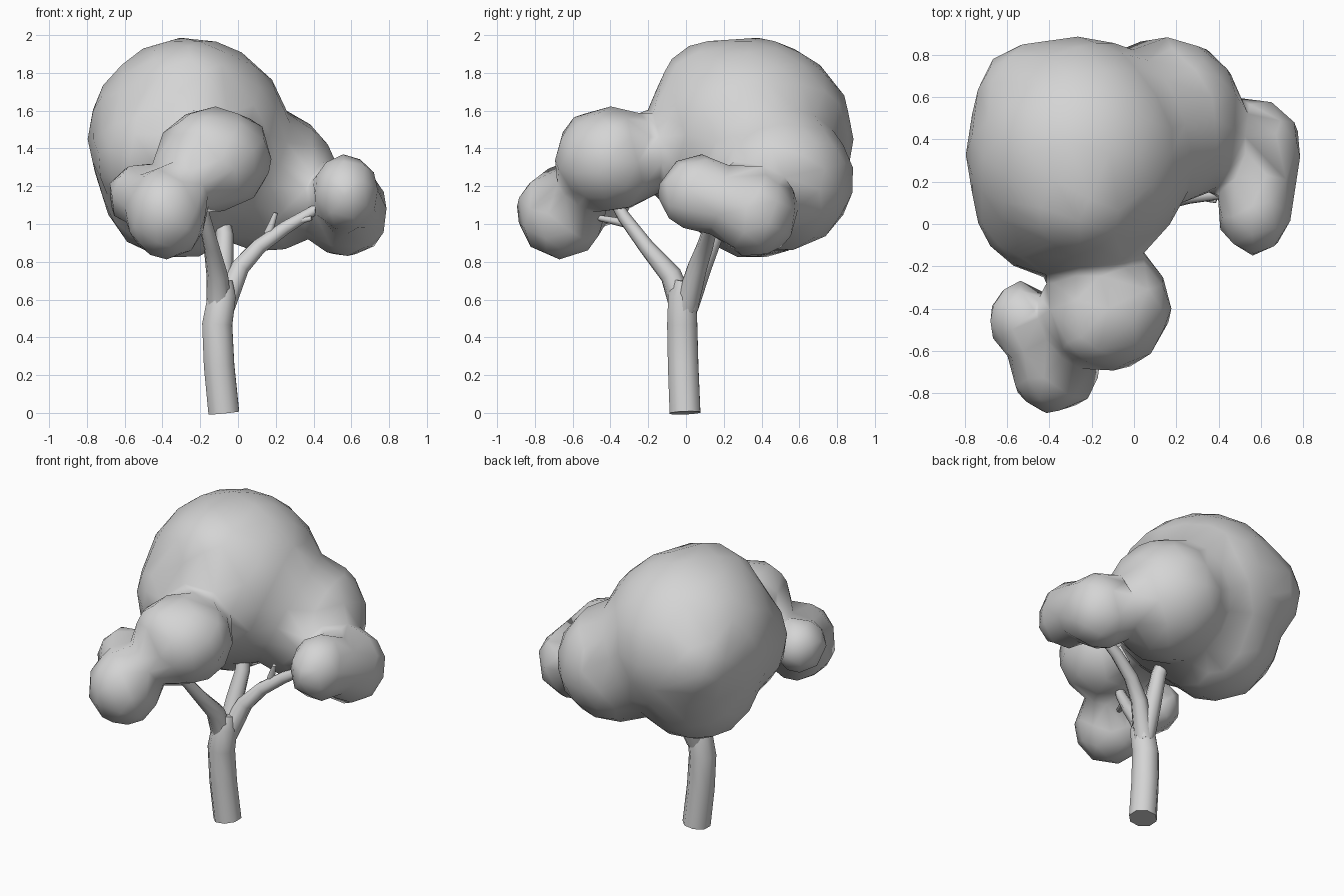
import bpy
import bmesh
from mathutils import Matrix, Vector

cube = bpy.data.objects.get("Cube")
if cube:
    bpy.data.objects.remove(cube, do_unlink=True)

# One plain grey for the whole tree
GREY = (0.66, 0.66, 0.66, 1.0)
mat = bpy.data.materials.new("plain grey")
mat.use_nodes = True
mat.diffuse_color = GREY
bsdf = next(n for n in mat.node_tree.nodes if n.type == 'BSDF_PRINCIPLED')
bsdf.inputs["Base Color"].default_value = GREY


def foliage(name, blobs):
    """Fuse overlapping (centre, radii) ellipsoids into one low-poly mass."""
    bm = bmesh.new()
    for centre, radii in blobs:
        m = Matrix.Translation(centre) @ Matrix.Diagonal(Vector(radii).to_4d())
        bmesh.ops.create_icosphere(bm, subdivisions=3, radius=1.0, matrix=m)
    mesh = bpy.data.meshes.new(name)
    bm.to_mesh(mesh)
    bm.free()
    mesh.materials.append(mat)
    obj = bpy.data.objects.new(name, mesh)
    bpy.context.collection.objects.link(obj)
    remesh = obj.modifiers.new("fuse", 'REMESH')
    remesh.mode = 'VOXEL'
    remesh.voxel_size = 0.035
    remesh.use_smooth_shade = True
    smooth = obj.modifiers.new("soften", 'SMOOTH')
    smooth.factor = 0.5
    smooth.iterations = 7
    decimate = obj.modifiers.new("facet", 'DECIMATE')
    decimate.ratio = 0.04
    return obj


def limb(name, points):
    """Tapered tube through (x, y, z, radius) points."""
    curve = bpy.data.curves.new(name, 'CURVE')
    curve.dimensions = '3D'
    curve.bevel_depth = 1.0
    curve.bevel_resolution = 2
    curve.use_fill_caps = True
    spline = curve.splines.new('POLY')
    spline.points.add(len(points) - 1)
    for p, (x, y, z, r) in zip(spline.points, points):
        p.co = (x, y, z, 1)
        p.radius = r
    curve.materials.append(mat)
    obj = bpy.data.objects.new(name, curve)
    bpy.context.collection.objects.link(obj)
    bpy.ops.object.select_all(action='DESELECT')
    obj.select_set(True)
    bpy.context.view_layer.objects.active = obj
    bpy.ops.object.convert(target='MESH')
    bpy.ops.object.shade_smooth_by_angle(angle=1.0)


foliage("foliage", [
    # Main mass with its upper front, right, lower and back bulges
    ((-0.26, 0.33, 1.45), (0.54, 0.56, 0.54)),
    ((-0.26, 0.19, 1.68), (0.36, 0.35, 0.30)),
    ((-0.39, 0.12, 1.38), (0.37, 0.37, 0.38)),
    ((-0.33, 0.37, 1.22), (0.40, 0.40, 0.41)),
    ((-0.45, 0.56, 1.46), (0.31, 0.31, 0.31)),
    # Back shoulder
    ((0.15, 0.49, 1.23), (0.38, 0.40, 0.38)),
    # Side lobe
    ((0.57, 0.07, 1.16), (0.18, 0.22, 0.21)),
    ((0.57, 0.22, 1.12), (0.20, 0.20, 0.20)),
    ((0.57, 0.36, 1.06), (0.23, 0.23, 0.24)),
    # Front lobe
    ((-0.13, -0.40, 1.34), (0.31, 0.30, 0.28)),
    ((-0.18, -0.46, 1.40), (0.22, 0.22, 0.21)),
    ((-0.05, -0.38, 1.39), (0.22, 0.22, 0.21)),
    # Low front lobe
    ((-0.38, -0.66, 1.06), (0.22, 0.24, 0.25)),
    ((-0.54, -0.45, 1.15), (0.15, 0.18, 0.17)),
])

# Trunk
limb("trunk", [
    (-0.075, -0.005, 0.00, 0.088), (-0.10, -0.015, 0.25, 0.087),
    (-0.11, -0.02, 0.47, 0.086), (-0.085, -0.02, 0.62, 0.080),
    (-0.08, -0.01, 0.70, 0.055),
])

# Main branches
limb("left_branch", [
    (-0.08, 0.00, 0.56, 0.065), (0.01, 0.06, 0.77, 0.052),
    (0.11, 0.10, 0.88, 0.044), (0.25, 0.13, 0.98, 0.038),
    (0.48, 0.15, 1.12, 0.024),
])
limb("front_branch", [
    (-0.10, -0.02, 0.56, 0.068), (-0.11, -0.08, 0.73, 0.058),
    (-0.14, -0.21, 0.88, 0.042), (-0.18, -0.33, 1.04, 0.034),
    (-0.20, -0.40, 1.16, 0.026),
])
limb("back_branch", [
    (-0.08, 0.00, 0.56, 0.066), (-0.08, 0.08, 0.77, 0.055),
    (-0.07, 0.15, 0.94, 0.047), (-0.10, 0.21, 1.12, 0.038),
])

# Twigs
limb("left_twig", [
    (0.16, 0.12, 0.95, 0.025), (0.20, 0.10, 1.06, 0.012),
])
limb("left_end_twig", [
    (0.28, 0.14, 1.01, 0.025), (0.39, 0.11, 1.03, 0.012),
])
limb("front_twig", [
    (-0.18, -0.30, 1.00, 0.025), (-0.26, -0.45, 1.03, 0.016),
    (-0.34, -0.55, 1.06, 0.010),
])
